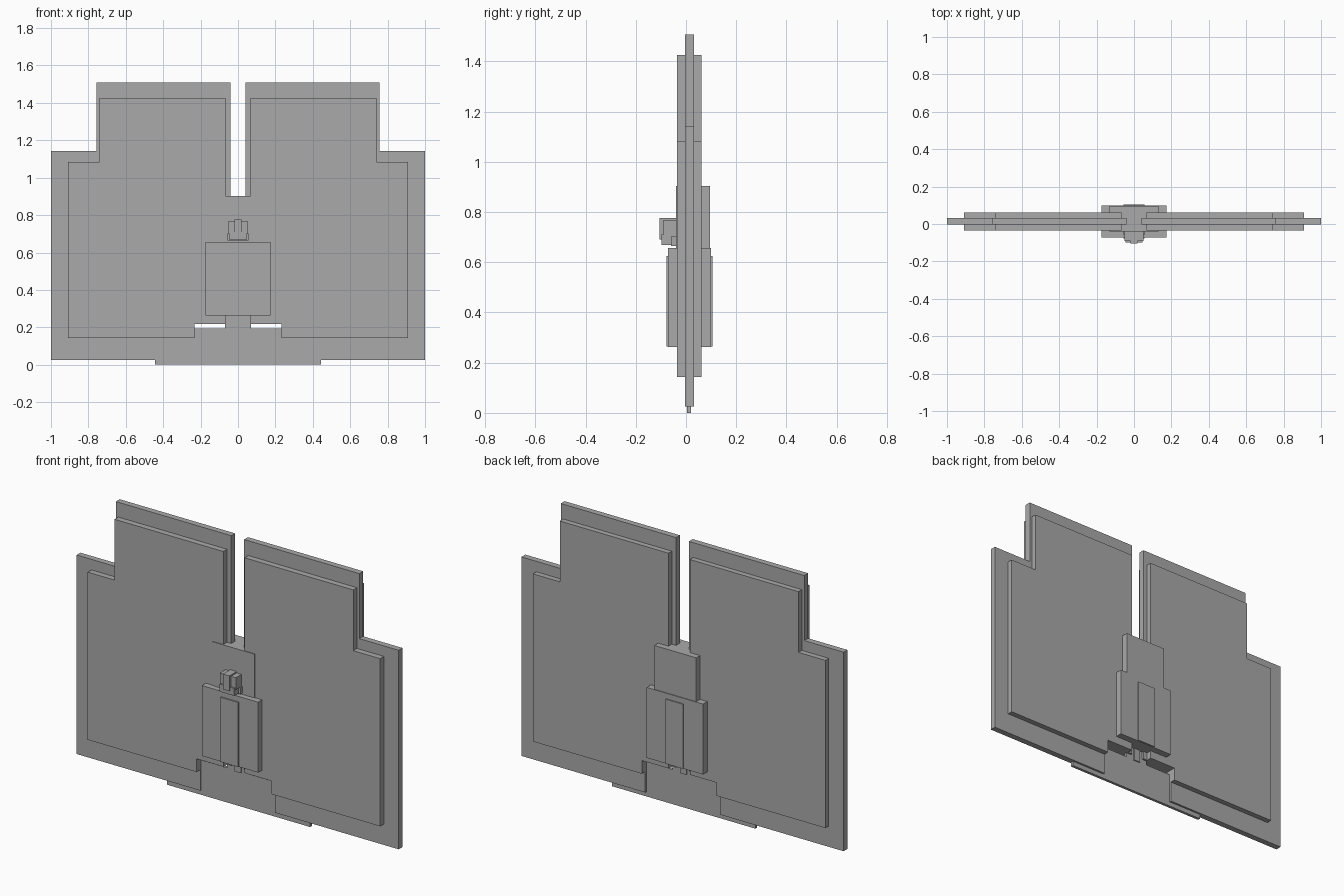
import bpy
import bmesh

cube = bpy.data.objects.get("Cube")
if cube:
    bpy.data.objects.remove(cube, do_unlink=True)

grey = bpy.data.materials.new("plain grey")
grey.use_nodes = True
colour = (0.4, 0.4, 0.4, 1)
grey.diffuse_color = colour
grey.node_tree.nodes["Principled BSDF"].inputs["Base Color"].default_value = colour


def slab(name, outline, y0, y1, mirror=False):
    """Extrude an (x, z) outline from y0 to y1, optionally mirrored in x."""
    bm = bmesh.new()
    face = bm.faces.new([bm.verts.new((x, y0, z)) for x, z in outline])
    ext = bmesh.ops.extrude_face_region(bm, geom=[face])
    verts = [v for v in ext["geom"] if isinstance(v, bmesh.types.BMVert)]
    bmesh.ops.translate(bm, verts=verts, vec=(0, y1 - y0, 0))
    bmesh.ops.recalc_face_normals(bm, faces=bm.faces)
    mesh = bpy.data.meshes.new(name)
    bm.to_mesh(mesh)
    bm.free()
    mesh.materials.append(grey)
    obj = bpy.data.objects.new(name, mesh)
    bpy.context.collection.objects.link(obj)
    if mirror:
        mod = obj.modifiers.new("Mirror", "MIRROR")
        mod.use_mirror_merge = False
    return obj


def box(name, x0, x1, y0, y1, z0, z1, mirror=False):
    return slab(name, [(x0, z0), (x1, z0), (x1, z1), (x0, z1)], y0, y1, mirror)


def stepped(inner, outer, shoulder_x, bottom, shoulder_z, top):
    """Stepped half-panel outline with the lower middle cut away."""
    return [(inner, 0.217), (0.232, 0.217), (0.232, bottom), (outer, bottom),
            (outer, shoulder_z), (shoulder_x, shoulder_z),
            (shoulder_x, top), (inner, top)]


# Wide thin panels and the thicker panels around them
slab("thin_panel", stepped(0.04, 1.0, 0.756, 0.026, 1.143, 1.508), -0.003, 0.031, True)
slab("thick_panel", stepped(0.066, 0.908, 0.741, 0.143, 1.084, 1.425), -0.036, 0.061, True)

# Central column and clamp block
box("column", -0.13, 0.13, -0.04, 0.095, 0.30, 0.903)
box("clamp_block", -0.175, 0.175, -0.071, 0.099, 0.262, 0.657)
box("clamp_cover", -0.055, 0.055, -0.078, 0.105, 0.264, 0.626)

# Foot plate with its neck and pin
half = [(0.445, 0), (0.445, 0.03), (0.235, 0.03), (0.235, 0.194),
        (0.07, 0.194), (0.07, 0.27)]
slab("foot_plate", half + [(-x, z) for x, z in reversed(half)], 0.004, 0.02)
box("foot_pin", -0.02, 0.02, -0.002, 0.026, 0.19, 0.27)

# Small latch on the front of the column
box("latch_base", -0.056, 0.056, -0.06, -0.036, 0.665, 0.702)
box("latch_body", -0.045, 0.045, -0.098, -0.036, 0.668, 0.71)
box("latch_prong", 0.02, 0.05, -0.09, -0.036, 0.70, 0.768, True)
box("latch_tongue", -0.02, 0.02, -0.105, -0.036, 0.69, 0.776)
